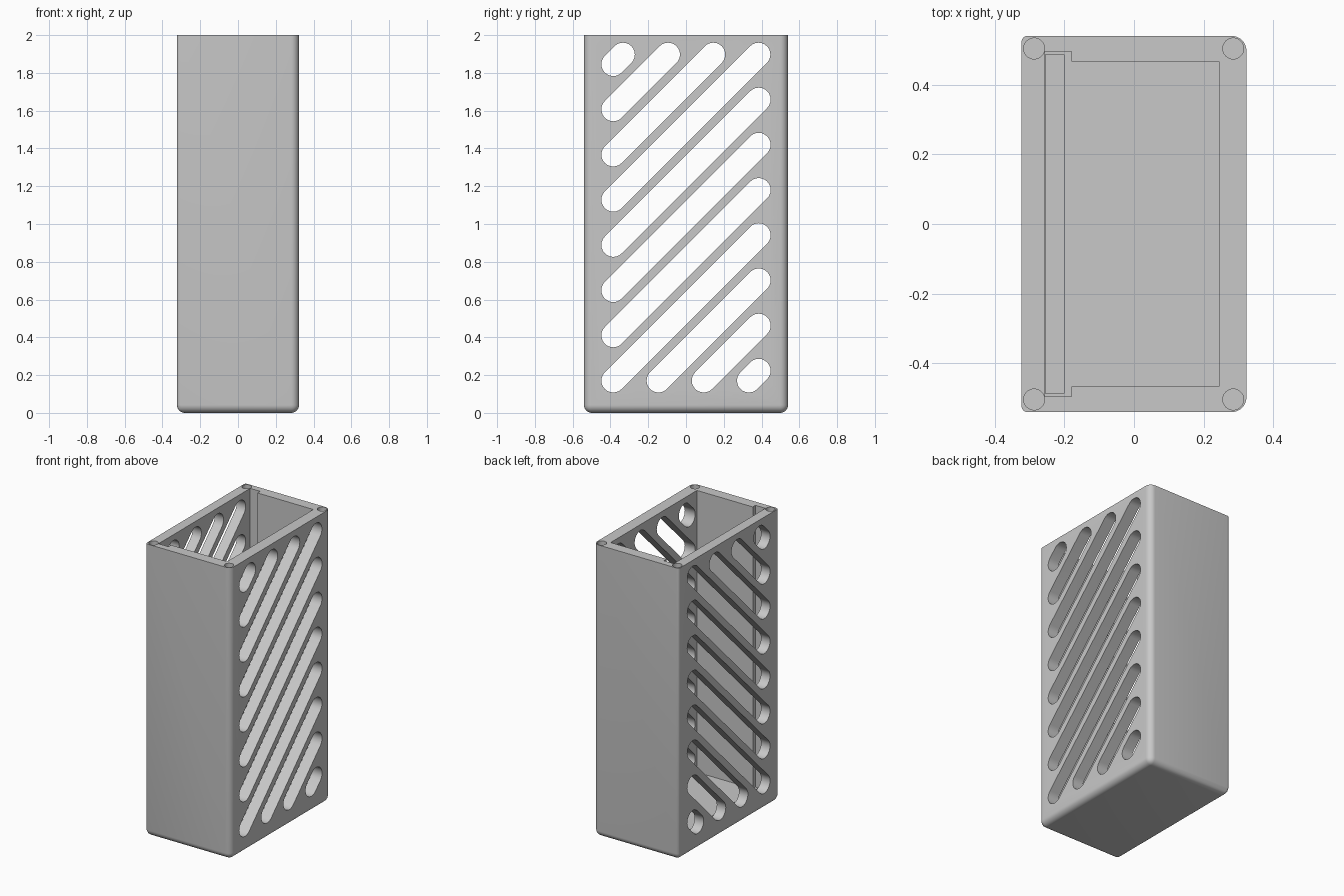
import bpy, bmesh, math
from mathutils import Vector

cube = bpy.data.objects.get("Cube")
if cube:
    bpy.data.objects.remove(cube, do_unlink=True)

# Overall half sizes, height, floor thickness
HX, HY, H, FLOOR = 0.323, 0.54, 2.0, 0.07

grey = bpy.data.materials.new("light grey")
grey.use_nodes = True
colour = (0.58, 0.58, 0.58, 1)
grey.diffuse_color = colour
grey.node_tree.nodes["Principled BSDF"].inputs["Base Color"].default_value = colour


def to_object(bm, name):
    mesh = bpy.data.meshes.new(name)
    bm.to_mesh(mesh)
    bm.free()
    obj = bpy.data.objects.new(name, mesh)
    mesh.materials.append(grey)
    bpy.context.collection.objects.link(obj)
    return obj


def add_prism(bm, points, push):
    """Extrude a closed outline along the push vector."""
    face = bm.faces.new([bm.verts.new(p) for p in points])
    result = bmesh.ops.extrude_face_region(bm, geom=[face], use_keep_orig=True)
    moved = [v for v in result["geom"] if isinstance(v, bmesh.types.BMVert)]
    bmesh.ops.translate(bm, verts=moved, vec=push)


def apply_modifier(obj, mod):
    bpy.ops.object.select_all(action="DESELECT")
    bpy.context.view_layer.objects.active = obj
    obj.select_set(True)
    bpy.ops.object.modifier_apply(modifier=mod.name)


def cut(obj, bm, name):
    bmesh.ops.recalc_face_normals(bm, faces=bm.faces)
    cutter = to_object(bm, name)
    cutter.hide_render = True
    mod = obj.modifiers.new(name, "BOOLEAN")
    mod.operation, mod.solver, mod.object = "DIFFERENCE", "EXACT", cutter
    apply_modifier(obj, mod)
    bpy.data.objects.remove(cutter, do_unlink=True)


# Outer block: rounded base and right edges, tighter left edges
bm = bmesh.new()
bmesh.ops.create_cube(bm, size=1)
for v in bm.verts:
    v.co = (v.co.x * 2 * HX, v.co.y * 2 * HY, (v.co.z + 0.5) * H)
weight = bm.edges.layers.float.new("bevel_weight_edge")
for e in bm.edges:
    a, b = (v.co for v in e.verts)
    if max(a.z, b.z) < 0.01:
        e[weight] = 1.0
    elif abs(a.z - b.z) > 1:
        e[weight] = 1.0 if a.x > 0 else 0.4
case = to_object(bm, "vented_case")
bevel = case.modifiers.new("Round", "BEVEL")
bevel.limit_method, bevel.width, bevel.segments = "WEIGHT", 0.042, 8
apply_modifier(case, bevel)

# Main cavity with a wider panel channel along the left wall
bm = bmesh.new()
half = [(-0.255, 0.496), (-0.179, 0.496), (-0.179, 0.467), (0.244, 0.467)]
outline = half + [(x, -y) for x, y in reversed(half)]
add_prism(bm, [(x, y, FLOOR) for x, y in outline], Vector((0, 0, H)))
cut(case, bm, "cavity_cutter")

# Panel groove in the floor
bm = bmesh.new()
groove = [(-0.254, -0.487), (-0.201, -0.487), (-0.201, 0.487), (-0.254, 0.487)]
add_prism(bm, [(x, y, FLOOR - 0.02) for x, y in groove], Vector((0, 0, 0.1)))
cut(case, bm, "groove_cutter")

# Diagonal vent slots through both broad walls
R, EDGE, LOW, HIGH, PITCH, STEPS = 0.063, 0.385, 0.171, 1.897, 0.2393, 12
bm = bmesh.new()
for k in range(-3, 8):
    offset = LOW + EDGE + PITCH * k
    y0, y1 = max(-EDGE, LOW - offset), min(EDGE, HIGH - offset)
    points = []
    for y, start in ((y1, -math.pi / 4), (y0, math.pi * 3 / 4)):
        for i in range(STEPS + 1):
            t = start + math.pi * i / STEPS
            points.append((-1, y + R * math.cos(t), y + offset + R * math.sin(t)))
    add_prism(bm, points, Vector((2, 0, 0)))
cut(case, bm, "slot_cutter")

# Shallow round sockets in the corners of the rim
bm = bmesh.new()
for x in (-0.287, 0.285):
    for y in (-0.504, 0.504):
        ring = [math.tau * i / 32 for i in range(32)]
        add_prism(bm, [(x + 0.03 * math.cos(t), y + 0.03 * math.sin(t), H - 0.06)
                       for t in ring], Vector((0, 0, 0.1)))
cut(case, bm, "socket_cutter")

bpy.ops.object.shade_smooth_by_angle(angle=math.radians(30))
